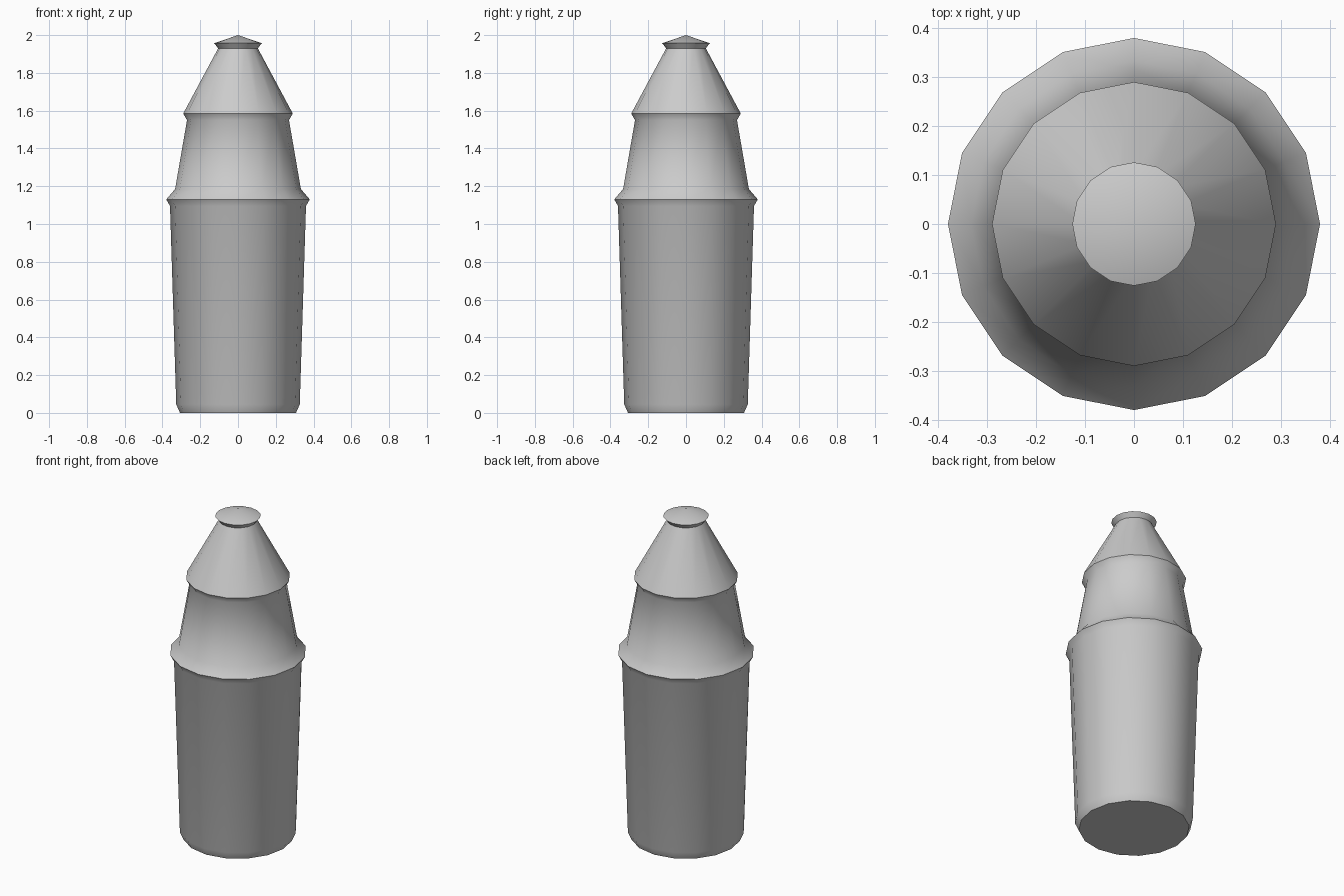
import bpy, bmesh, math

if "Cube" in bpy.data.objects:
    bpy.data.objects.remove(bpy.data.objects["Cube"])

SIDES = 16

# Outline as (radius, height), from base to the rim of the tip
PROFILE = [
    (0.307, 0.0), (0.327, 0.045),                  # base chamfer
    (0.36, 1.095), (0.38, 1.13),                   # tapered body and lower rim
    (0.333, 1.185),                                # flared foot of the shoulder
    (0.27, 1.55), (0.29, 1.585),                   # shoulder and upper rim
    (0.105, 1.93), (0.126, 1.957),                 # cone and tip collar
]
APEX = 2.0


def ring(bm, r, z):
    return [bm.verts.new((r * math.cos(math.tau * i / SIDES),
                          r * math.sin(math.tau * i / SIDES), z))
            for i in range(SIDES)]


bm = bmesh.new()
rings = [ring(bm, r, z) for r, z in PROFILE]

# Walls between neighbouring rings
for low, high in zip(rings, rings[1:]):
    for i in range(SIDES):
        j = (i + 1) % SIDES
        bm.faces.new((low[i], low[j], high[j], high[i]))

# Flat base and shallow pointed tip
bm.faces.new(rings[0][::-1])
apex = bm.verts.new((0, 0, APEX))
for i in range(SIDES):
    bm.faces.new((rings[-1][i], rings[-1][(i + 1) % SIDES], apex))

mesh = bpy.data.meshes.new("tapered_shell")
bm.to_mesh(mesh)
bm.free()
shell = bpy.data.objects.new("tapered_shell", mesh)
bpy.context.collection.objects.link(shell)

# Smooth round the sides, crisp at the rims
bpy.context.view_layer.objects.active = shell
shell.select_set(True)
bpy.ops.object.shade_smooth_by_angle(angle=math.radians(48))
